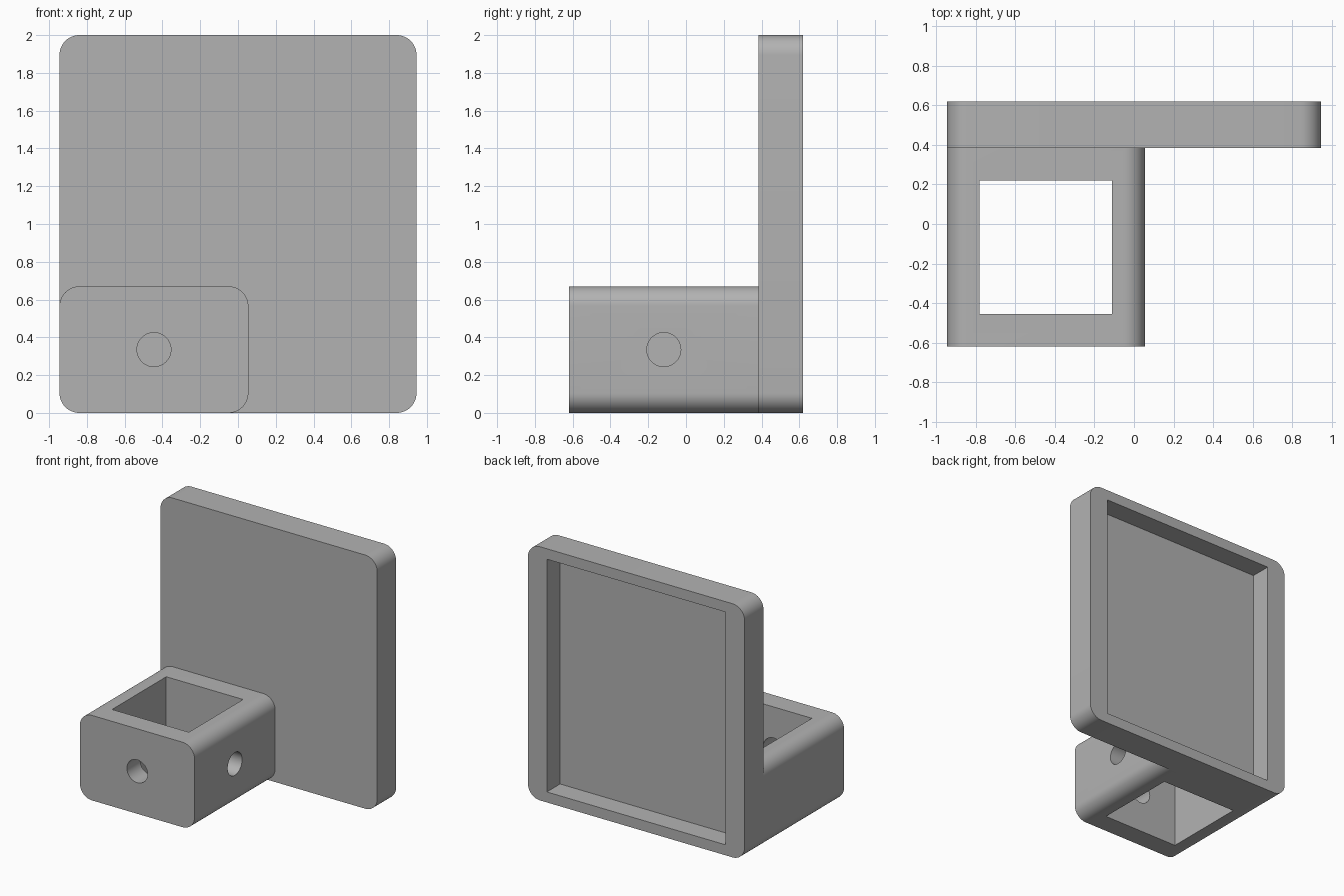
import bpy
import bmesh
from math import pi
from mathutils import Matrix, Vector

cube = bpy.data.objects.get("Cube")
if cube:
    bpy.data.objects.remove(cube, do_unlink=True)

GREY = 0.448
WALL = 0.165
BACK, MID, FRONT = 0.62, 0.385, -0.62
RIGHT, SOCKET_SIDE = -0.945, 0.055
SOCKET_TOP = 0.67

grey = bpy.data.materials.new("grey plastic")
grey.use_nodes = True
grey.diffuse_color = (GREY, GREY, GREY, 1)
grey.node_tree.nodes["Principled BSDF"].inputs["Base Color"].default_value = (GREY, GREY, GREY, 1)


def finish(name, bm):
    mesh = bpy.data.meshes.new(name)
    bm.to_mesh(mesh)
    bm.free()
    mesh.materials.append(grey)
    obj = bpy.data.objects.new(name, mesh)
    bpy.context.collection.objects.link(obj)
    return obj


def box(name, low, high, radius=0):
    """Box between two corners, with its edges along y optionally rounded."""
    low, high = Vector(low), Vector(high)
    bm = bmesh.new()
    bmesh.ops.create_cube(bm, size=1, matrix=Matrix.Translation((low + high) / 2)
                          @ Matrix.Diagonal((high - low).to_4d()))
    if radius:
        edges = [e for e in bm.edges
                 if abs(e.verts[0].co.y - e.verts[1].co.y) > 0.01]
        bmesh.ops.bevel(bm, geom=edges, offset=radius, segments=12,
                        profile=0.5, affect='EDGES')
    return finish(name, bm)


def drill(name, centre, axis):
    """Round cutter lying along x or y."""
    bm = bmesh.new()
    bmesh.ops.create_cone(bm, cap_ends=True, segments=48, radius1=0.09,
                          radius2=0.09, depth=0.4,
                          matrix=Matrix.Translation(centre) @ Matrix.Rotation(pi / 2, 4, axis))
    return finish(name, bm)


def cut(obj, cutters):
    bpy.context.view_layer.objects.active = obj
    for cutter in cutters:
        cutter.hide_render = True
        mod = obj.modifiers.new("cut", 'BOOLEAN')
        mod.operation = 'DIFFERENCE'
        mod.solver = 'EXACT'
        mod.object = cutter
        bpy.ops.object.modifier_apply(modifier=mod.name)
        bpy.data.objects.remove(cutter, do_unlink=True)
    bpy.ops.object.select_all(action='DESELECT')
    obj.select_set(True)
    bpy.ops.object.shade_smooth_by_angle(angle=pi / 6)


# Upright plate with a shallow rectangular recess in its back
plate = box("back_plate", (RIGHT, MID, 0), (-RIGHT, BACK, 2), 0.105)
cut(plate, [box("recess_cutter", (RIGHT + WALL, BACK - WALL, WALL / 2),
                (-RIGHT - WALL, BACK + 0.1, 2 - WALL / 2))])

# Square socket, open above and below, with a screw hole in two walls
socket = box("socket", (RIGHT, FRONT, 0), (SOCKET_SIDE, MID, SOCKET_TOP), 0.105)
mid_x, mid_y, mid_z = (RIGHT + SOCKET_SIDE) / 2, (FRONT + MID) / 2, SOCKET_TOP / 2
cut(socket, [
    box("pocket_cutter", (RIGHT + WALL, FRONT + WALL, -0.1),
        (SOCKET_SIDE - WALL, MID - WALL, SOCKET_TOP + 0.1)),
    drill("front_hole_cutter", (mid_x, FRONT, mid_z), 'X'),
    drill("side_hole_cutter", (SOCKET_SIDE, mid_y, mid_z), 'Y'),
])
